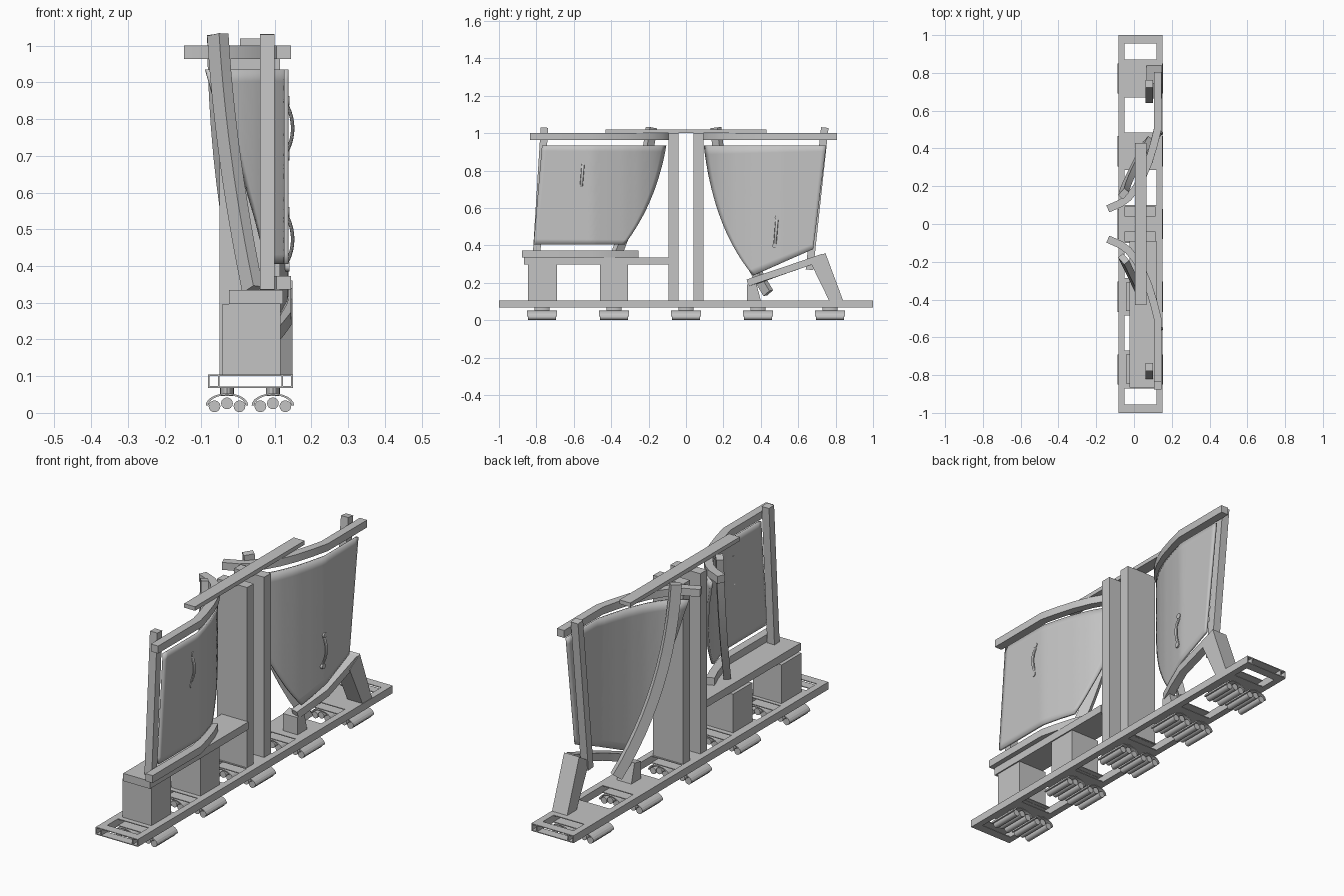
import bpy, bmesh, math
from mathutils import Vector

if "Cube" in bpy.data.objects:
    bpy.data.objects.remove(bpy.data.objects["Cube"])

grey = bpy.data.materials.new("light grey")
grey.diffuse_color = (0.55, 0.55, 0.55, 1)
grey.use_nodes = True
grey.node_tree.nodes["Principled BSDF"].inputs["Base Color"].default_value = grey.diffuse_color


def finish(name, bm, smooth=False):
    bmesh.ops.recalc_face_normals(bm, faces=bm.faces)
    me = bpy.data.meshes.new(name)
    bm.to_mesh(me)
    bm.free()
    me.materials.append(grey)
    ob = bpy.data.objects.new(name, me)
    bpy.context.collection.objects.link(ob)
    if smooth:
        bpy.ops.object.select_all(action='DESELECT')
        ob.select_set(True)
        bpy.context.view_layer.objects.active = ob
        bpy.ops.object.shade_smooth_by_angle(angle=math.radians(30))
    return ob


def prism(bm, a, b):
    """Solid between two matching polygons."""
    va, vb = [bm.verts.new(p) for p in a], [bm.verts.new(p) for p in b]
    bm.faces.new(va)
    bm.faces.new(vb)
    for i in range(len(va)):
        j = (i + 1) % len(va)
        bm.faces.new((va[i], va[j], vb[j], vb[i]))


def boxes(name, *specs):
    bm = bmesh.new()
    for x0, x1, y0, y1, z0, z1 in specs:
        prism(bm, *[[(x0, y, z0), (x1, y, z0), (x1, y, z1), (x0, y, z1)] for y in (y0, y1)])
    return finish(name, bm)


def sweep(name, pts, half_side, half_up, up, sides=4):
    """Sweep a rectangle or an ellipse along a path."""
    pts, bm, rings = [Vector(p) for p in pts], bmesh.new(), []
    if sides == 4:
        section = [(-1, -1), (1, -1), (1, 1), (-1, 1)]
    else:
        section = [(math.cos(k * math.tau / sides), math.sin(k * math.tau / sides)) for k in range(sides)]
    for i, p in enumerate(pts):
        t = (pts[min(i + 1, len(pts) - 1)] - pts[max(i - 1, 0)]).normalized()
        side = t.cross(Vector(up)).normalized()
        n = side.cross(t)
        rings.append([bm.verts.new(p + side * a * half_side + n * b * half_up) for a, b in section])
    for r, s in zip(rings, rings[1:]):
        for i in range(sides):
            j = (i + 1) % sides
            bm.faces.new((r[i], r[j], s[j], s[i]))
    bm.faces.new(rings[0])
    bm.faces.new(rings[-1])
    return finish(name, bm, True)


# Plan curve shared by panels and rails: distance from centre -> x
PLAN = [(0.075, -0.15), (0.11, -0.07), (0.14, -0.03), (0.19, 0.01), (0.25, 0.045),
        (0.33, 0.078), (0.42, 0.105), (0.5, 0.125), (0.9, 0.125)]


def plan_x(y):
    y = abs(y)
    for (a, xa), (b, xb) in zip(PLAN, PLAN[1:]):
        if y <= b:
            return xa + (xb - xa) * (y - a) / (b - a)
    return PLAN[-1][1]


def rail(name, y0, y1, height):
    knots = sorted([y0, y1] + [s * k for k, _ in PLAN for s in (1, -1) if y0 < s * k < y1])
    sweep(name, [(plan_x(y), y, height(y)) for y in knots], 0.02, 0.0185, (0, 0, 1))


def bezier(p, t):
    return p[0] * (1 - t) ** 2 + p[1] * 2 * t * (1 - t) + p[2] * t * t


def panel(name, outer, inner, nu=28, nv=18):
    outer, inner, bm = [Vector(p) for p in outer], [Vector(p) for p in inner], bmesh.new()
    grid = []
    for i in range(nu + 1):
        row = []
        for j in range(nv + 1):
            p = outer[0].lerp(outer[1], j / nv).lerp(bezier(inner, j / nv), i / nu)
            row.append(bm.verts.new((plan_x(p.x) + 0.006, p.x, p.y)))
        grid.append(row)
    for i in range(nu):
        for j in range(nv):
            bm.faces.new((grid[i][j], grid[i + 1][j], grid[i + 1][j + 1], grid[i][j + 1]))
    if sum(f.normal.x for f in bm.faces) == 0:
        bm.normal_update()
    ob = finish(name, bm, True)
    mod = ob.modifiers.new("thickness", 'SOLIDIFY')
    mod.thickness, mod.offset = 0.012, 0


# Hollow base rails, with thin walls
T = 0.005
for name, x0, x1 in (("base_rail_left", -0.082, -0.05), ("base_rail_right", 0.118, 0.15)):
    boxes(name, (x0, x1, -1, 1, 0.068, 0.068 + T), (x0, x1, -1, 1, 0.105 - T, 0.105),
          (x0, x0 + T, -1, 1, 0.068 + T, 0.105 - T), (x1 - T, x1, -1, 1, 0.068 + T, 0.105 - T))

# Cross plates between the rails
STATIONS = (-0.77, -0.385, 0, 0.385, 0.77)
spans = [(s - 0.1, s + 0.1) for s in STATIONS] + [(-1, -0.955), (0.955, 1)]
for k, (a, b) in enumerate(spans):
    boxes(f"cross_plate_{k}", (-0.05, 0.118, a, b, 0.068, 0.072), (-0.05, 0.118, a, b, 0.101, 0.105))

# Roller units: arched cover, neck and three rollers, in pairs
for s in STATIONS:
    for cx in (-0.03, 0.095):
        bm = bmesh.new()
        arc = [math.radians(a) for a in range(0, 181, 15)]
        for a, b in zip(arc, arc[1:]):
            quad = [(r * math.cos(t), r * math.sin(t)) for r, t in
                    ((0.058, a), (0.058, b), (0.05, b), (0.05, a))]
            prism(bm, *[[(cx + u, y, 0.02 + v * 0.57) for u, v in quad] for y in (s - 0.08, s + 0.08)])
        bmesh.ops.remove_doubles(bm, verts=bm.verts, dist=1e-5)
        finish("roller_cover", bm, True)
        sweep("roller_neck", [(cx, s, 0.046), (cx, s, 0.07)], 0.019, 0.04, (0, 1, 0), 16)
        for dx, z in ((-0.034, 0.018), (0, 0.026), (0.034, 0.018)):
            sweep("roller", [(cx + dx, s - 0.075, z), (cx + dx, s + 0.075, z)], 0.016, 0.016, (0, 0, 1), 14)

# Central posts and top tie bar
for k in (-1, 1):
    boxes("central_post", (-0.05, 0.115, k * 0.067 - 0.026, k * 0.067 + 0.026, 0.1, 1.0))
boxes("top_tie_bar", (0.005, 0.065, -0.43, 0.43, 1.0, 1.02))

# Pedestals and support beam on the front half
for y0, y1 in ((-0.845, -0.69), (-0.46, -0.31)):
    boxes("pedestal", (-0.042, 0.116, y0, y1, 0.1, 0.297))
boxes("support_beam", (-0.025, 0.122, -0.865, -0.093, 0.297, 0.335))

# Slanted leg and short block on the back half
bm = bmesh.new()
leg = [(0.665, 0.31), (0.745, 0.36), (0.84, 0.105), (0.765, 0.105)]
prism(bm, *[[(x, y, z) for y, z in leg] for x in (0.065, 0.148)])
finish("slanted_leg", bm)
bm = bmesh.new()
block = [(0.325, 0.105), (0.40, 0.105), (0.375, 0.2), (0.325, 0.19)]
prism(bm, *[[(x, y, z) for y, z in block] for x in (0.02, 0.1)])
finish("short_block", bm)

# Bent horizontal rails above and below the panels
rail("front_upper_rail", -0.834, -0.08, lambda y: 0.982)
rail("back_upper_rail", 0.08, 0.806, lambda y: 0.982)
rail("front_lower_rail", -0.877, -0.262, lambda y: 0.355)
rail("back_lower_rail", 0.335, 0.735, lambda y: 0.2 + (y - 0.335) * 0.345)

# Curved sheet panels
panel("front_panel", [(-0.815, 0.405), (-0.77, 0.935)], [(-0.33, 0.405), (-0.16, 0.63), (-0.11, 0.935)])
panel("back_panel", [(0.68, 0.38), (0.75, 0.935)], [(0.36, 0.24), (0.15, 0.49), (0.10, 0.935)])

# Straight outer posts
sweep("front_outer_post", [(0.08, -0.8, 0.335), (0.08, -0.757, 1.03)], 0.02, 0.02, (1, 0, 0))
sweep("back_outer_post", [(0.08, 0.66, 0.27), (0.08, 0.742, 1.03)], 0.02, 0.02, (1, 0, 0))

# Curved inner posts following the panel edges
for name, d, path in (
        ("front_inner_post", -1, [(-0.055, -0.185, 1.03), (-0.035, -0.225, 0.7), (0.04, -0.38, 0.335)]),
        ("back_inner_post", 1, [(-0.055, 0.16, 1.03), (-0.05, 0.205, 0.52), (0.075, 0.44, 0.145)])):
    p = [Vector(v) for v in path]
    sweep(name, [bezier(p, k / 12) for k in range(13)], 0.025, 0.017, (0.75, 0.65 * -d, 0))

# Bowed door handles with round feet
for name, y, z in (("front_handle", -0.555, 0.775), ("back_handle", 0.481, 0.473)):
    arc = [k / 10 * 2 - 1 for k in range(11)]
    sweep(name, [(0.127 + 0.022 * (1 - t * t), y + 0.006 * t, z + 0.075 * t) for t in arc],
          0.008, 0.005, (1, 0, 0), 10)
    for t in (-1, 1):
        foot = (y + 0.006 * t, z + 0.075 * t)
        sweep(name + "_foot", [(0.125, *foot), (0.14, *foot)], 0.013, 0.013, (0, 0, 1), 14)
